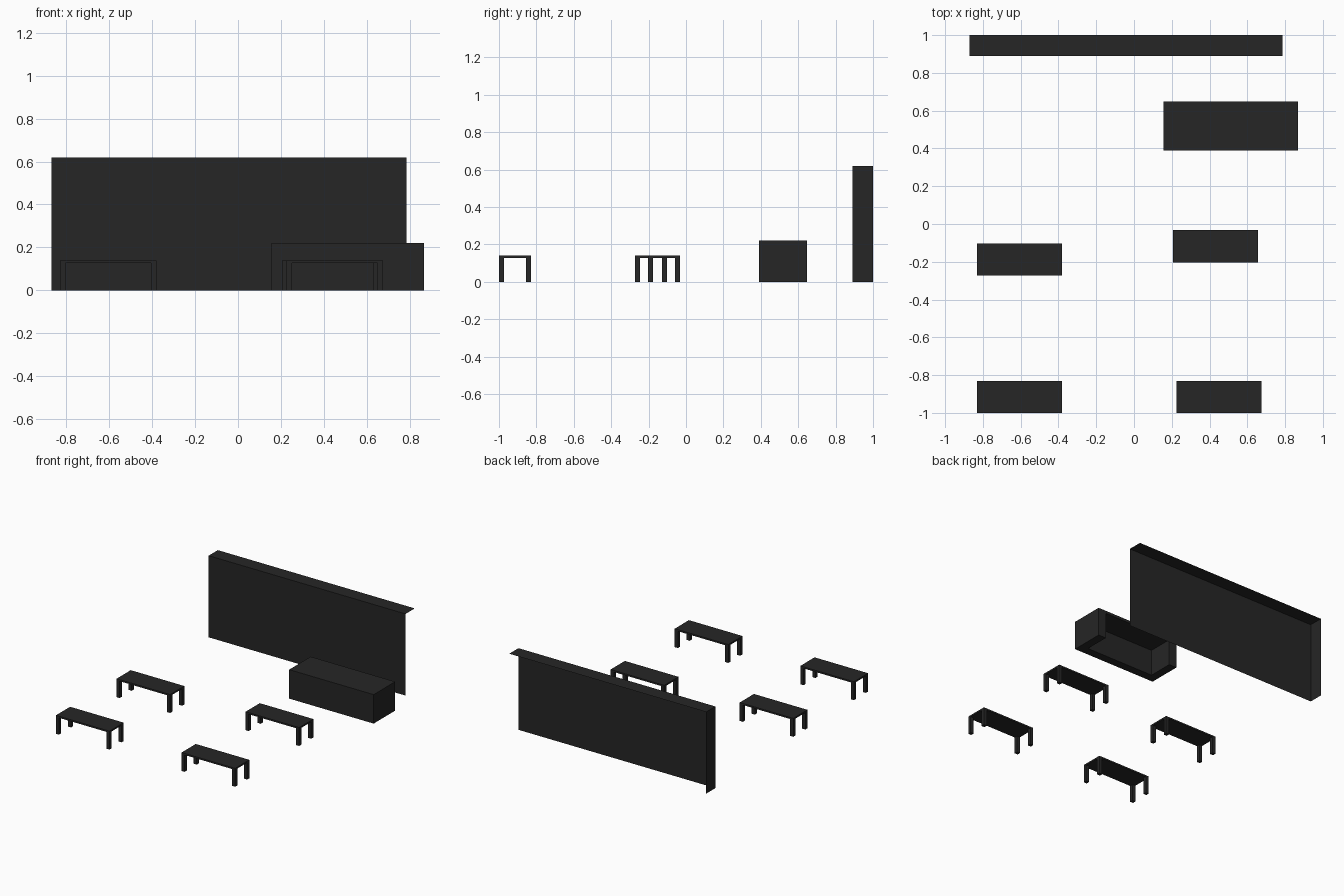
import bpy, bmesh
from mathutils import Vector

if "Cube" in bpy.data.objects:
    bpy.data.objects.remove(bpy.data.objects["Cube"])

dark = bpy.data.materials.new("charcoal")
dark.diffuse_color = (0.019, 0.019, 0.019, 1)
dark.use_nodes = True
dark.node_tree.nodes["Principled BSDF"].inputs["Base Color"].default_value = dark.diffuse_color


def add_box(bm, lo, hi, drop=()):
    """Box between two corners; faces whose normal is listed in drop are left open."""
    lo, hi = Vector(lo), Vector(hi)
    verts = bmesh.ops.create_cube(bm, size=1)["verts"]
    faces = {f for v in verts for f in v.link_faces}
    bm.normal_update()
    gone = [f for f in faces if any(f.normal.dot(Vector(d)) > 0.9 for d in drop)]
    for v in verts:
        v.co = (lo + hi) / 2 + v.co * (hi - lo)
    if gone:
        bmesh.ops.delete(bm, geom=gone, context='FACES')


def finish(bm, name):
    mesh = bpy.data.meshes.new(name)
    bm.to_mesh(mesh)
    bm.free()
    mesh.materials.append(dark)
    obj = bpy.data.objects.new(name, mesh)
    bpy.context.collection.objects.link(obj)
    return obj


# Wall board: only front, top and left faces exist
bm = bmesh.new()
add_box(bm, (-0.87, 0.89, 0), (0.785, 1.0, 0.62),
        drop=[(1, 0, 0), (0, 1, 0), (0, 0, -1)])
finish(bm, "wall_board")

# Large desk: block hollowed out from the back and below
X0, X1, Y0, Y1, H, T, TOP = 0.157, 0.867, 0.39, 0.648, 0.22, 0.065, 0.02
bm = bmesh.new()
add_box(bm, (X0, Y0, H - TOP), (X1, Y1, H))
add_box(bm, (X0, Y0, 0), (X0 + T, Y1, H - TOP), drop=[(0, 0, 1)])
add_box(bm, (X1 - T, Y0, 0), (X1, Y1, H - TOP), drop=[(0, 0, 1)])
add_box(bm, (X0 + T, Y0, 0), (X1 - T, Y0 + T, H - TOP),
        drop=[(0, 0, 1), (1, 0, 0), (-1, 0, 0)])
finish(bm, "large_desk")

# Four small tables: thin top on four square legs
W, D, TH, SLAB, LEG = 0.45, 0.17, 0.14, 0.012, 0.026
for i, (x, y) in enumerate([(-0.83, -1.0), (0.226, -1.0),
                            (-0.83, -0.272), (0.206, -0.203)]):
    bm = bmesh.new()
    add_box(bm, (x, y, TH - SLAB), (x + W, y + D, TH))
    for lx in (x, x + W - LEG):
        for ly in (y, y + D - LEG):
            add_box(bm, (lx, ly, 0), (lx + LEG, ly + LEG, TH - SLAB), drop=[(0, 0, 1)])
    finish(bm, f"table_{i + 1}")
